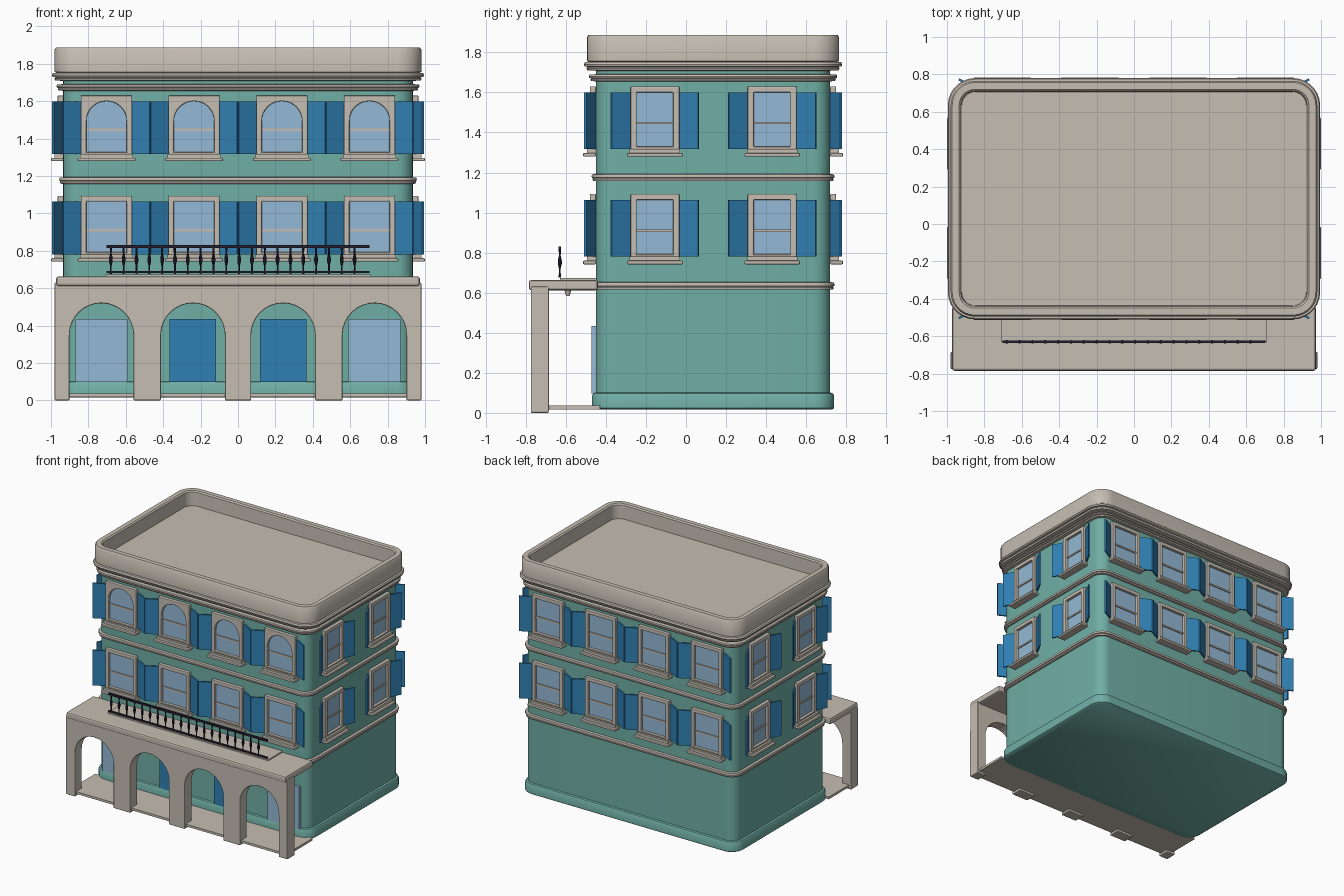
import bpy, bmesh, math
from mathutils import Matrix, Vector

if "Cube" in bpy.data.objects:
    bpy.data.objects.remove(bpy.data.objects["Cube"])

HX, HY, CY, R = 0.935, 0.585, 0.135, 0.085   # body half sizes, centre y, corner radius


def material(name, r, g, b):
    m = bpy.data.materials.new(name)
    lin = [((c / 255 + 0.055) / 1.055) ** 2.4 for c in (r, g, b)]
    m.diffuse_color = (*lin, 1)
    m.use_nodes = True
    m.node_tree.nodes["Principled BSDF"].inputs["Base Color"].default_value = m.diffuse_color
    return m


STONE = material("beige stone", 197, 189, 178)
TEAL = material("teal plaster", 112, 175, 165)
GLASS = material("pale blue glass", 148, 186, 214)
BLUE = material("blue paint", 48, 128, 180)
IRON = material("dark iron", 38, 32, 50)


def mesh_from(bm, name, mat):
    bmesh.ops.recalc_face_normals(bm, faces=bm.faces)
    me = bpy.data.meshes.new(name)
    bm.to_mesh(me)
    bm.free()
    me.materials.append(mat)
    return me


def place(name, me, matrix=Matrix(), bevel=0, smooth=False):
    ob = bpy.data.objects.new(name, me)
    bpy.context.collection.objects.link(ob)
    ob.matrix_world = matrix
    if bevel:
        mod = ob.modifiers.new("bevel", 'BEVEL')
        mod.width, mod.segments = bevel, 2
        mod.limit_method, mod.angle_limit = 'ANGLE', math.radians(50)
    if smooth:
        bpy.ops.object.select_all(action='DESELECT')
        ob.select_set(True)
        bpy.context.view_layer.objects.active = ob
        bpy.ops.object.shade_smooth_by_angle(angle=math.radians(35))
    return ob


def rounded_ring(grow, seg=7):
    r = R + grow
    pts = []
    for i, (sx, sy) in enumerate(((1, 1), (-1, 1), (-1, -1), (1, -1))):
        for k in range(seg + 1):
            a = math.pi / 2 * (i + k / seg)
            pts.append((sx * (HX - R) + r * math.cos(a),
                        CY + sy * (HY - R) + r * math.sin(a)))
    return pts


def storey(name, profile, mat):
    """Rounded-rectangle loft through (outward growth, z) pairs, capped."""
    bm = bmesh.new()
    rings = [[bm.verts.new((x, y, z)) for x, y in rounded_ring(g)] for g, z in profile]
    for a, b in zip(rings, rings[1:]):
        for i in range(len(a)):
            j = (i + 1) % len(a)
            bm.faces.new((a[i], a[j], b[j], b[i]))
    bm.faces.new(rings[0])
    bm.faces.new(rings[-1])
    return place(name, mesh_from(bm, name, mat), smooth=True)


def box_mesh(name, x0, x1, y0, y1, z0, z1, mat):
    bm = bmesh.new()
    bmesh.ops.create_cube(bm, size=1)
    for v in bm.verts:
        v.co = Vector(((x0 + x1) / 2 + v.co.x * (x1 - x0),
                       (y0 + y1) / 2 + v.co.y * (y1 - y0),
                       (z0 + z1) / 2 + v.co.z * (z1 - z0)))
    return mesh_from(bm, name, mat)


def plate_mesh(name, loops, y0, y1, mat):
    """Fill x-z loops (later ones are holes) and extrude from y0 to y1."""
    bm = bmesh.new()
    for pts in loops:
        vs = [bm.verts.new((x, y0, z)) for x, z in pts]
        for i in range(len(vs)):
            bm.edges.new((vs[i - 1], vs[i]))
    bmesh.ops.triangle_fill(bm, use_beauty=True, edges=bm.edges[:])
    ext = bmesh.ops.extrude_face_region(bm, geom=bm.faces[:])
    for v in ext["geom"]:
        if isinstance(v, bmesh.types.BMVert):
            v.co.y = y1
    return mesh_from(bm, name, mat)


def lathe_mesh(name, profile, mat, seg=8):
    bm = bmesh.new()
    rings = [[bm.verts.new((r * math.cos(2 * math.pi * k / seg),
                            r * math.sin(2 * math.pi * k / seg), z)) for k in range(seg)]
             for r, z in profile]
    for a, b in zip(rings, rings[1:]):
        for i in range(seg):
            bm.faces.new((a[i - 1], a[i], b[i], b[i - 1]))
    bm.faces.new(rings[0])
    bm.faces.new(rings[-1])
    return mesh_from(bm, name, mat)


def arch(cx, r, z0, spring, seg=16):
    """Opening outline from lower left over the arch to lower right."""
    top = [(cx - r * math.cos(math.pi * k / seg), spring + r * math.sin(math.pi * k / seg))
           for k in range(seg + 1)]
    return [(cx - r, z0)] + top + [(cx + r, z0)]


# Main block, plinth, string courses, cornices and parapet
storey("walls", [(0, 0.03), (0, 1.76)], TEAL)
storey("plinth", [(0.008, 0.016), (0.02, 0.024), (0.02, 0.084), (0.013, 0.097), (0, 0.102)], TEAL)


def moulding(name, z, h, g):
    storey(name, [(0, z), (g * 0.7, z + h * 0.05), (g * 0.8, z + h * 0.3), (g * 0.65, z + h * 0.42),
                  (g * 0.95, z + h * 0.48), (g, z + h * 0.7), (g * 0.9, z + h * 0.93), (0, z + h)], STONE)


moulding("lower_string_course", 0.615, 0.038, 0.021)
moulding("upper_string_course", 1.157, 0.036, 0.021)
moulding("small_cornice", 1.655, 0.036, 0.035)
moulding("main_cornice", 1.708, 0.046, 0.06)
storey("parapet", [(0.02, 1.745), (0.045, 1.757), (0.045, 1.875), (0.037, 1.887),
                   (0, 1.887), (-0.01, 1.878), (-0.014, 1.77)], STONE)

# Windows: local x along the wall, -y outward, z from the frame's bottom
H = 0.315


def window_kit(half, inner, arched):
    outer = [(-half, 0), (half, 0), (half, H), (-half, H)]
    if arched:
        hole = arch(0, inner, 0.014, H - 0.03 - inner)
    else:
        hole = [(-inner, 0.014), (-inner, H - 0.03), (inner, H - 0.03), (inner, 0.014)]
    s = half + 0.017
    return [
        ("window_frame", plate_mesh("window_frame", [outer, hole], 0, -0.03, STONE), 0.005),
        ("window_pane", box_mesh("window_pane", -half + .01, half - .01, 0, -0.008, 0.008, H - 0.01, GLASS), 0),
        ("window_bar", box_mesh("window_bar", -inner, inner, 0, -0.016, 0.126, 0.138, STONE), 0),
        ("window_sill", box_mesh("window_sill", -s, s, 0, -0.064, -0.036, -0.018, STONE), 0.005),
        ("sill_support", box_mesh("sill_support", -half - .004, half + .004, 0, -0.045, -0.02, 0.002, STONE), 0),
    ]


front_kit = window_kit(0.137, 0.108, False)
arched_kit = window_kit(0.137, 0.108, True)
side_kit = window_kit(0.122, 0.091, False)
shutter_me = box_mesh("shutter", 0, 0.108, -0.006, 0.006, 0.003, 0.284, BLUE)


def window(kit, half, matrix):
    for name, me, bevel in kit:
        place(name, me, matrix, bevel)
    # Half-open shutters hinged at the frame edges
    for s in (1, -1):
        turn = math.radians(-27) if s == 1 else math.radians(180 + 27)
        place("shutter", shutter_me,
              matrix @ Matrix.Translation((s * half, -0.004, 0)) @ Matrix.Rotation(turn, 4, 'Z'))


def on_wall(x, y, z, deg):
    return Matrix.Translation((x, y, z)) @ Matrix.Rotation(math.radians(deg), 4, 'Z')


for z, upper in ((0.778, False), (1.315, True)):
    for x in (-0.703, -0.235, 0.235, 0.703):
        window(arched_kit if upper else front_kit, 0.137, on_wall(x, CY - HY, z, 0))
        window(front_kit, 0.137, on_wall(x, CY + HY, z, 180))
    for y in (-0.155, 0.43):
        window(side_kit, 0.122, on_wall(HX, y, z, 90))
        window(side_kit, 0.122, on_wall(-HX, y, z, -90))

# Arcade wall with four arches open to the ground
ARCHES = (-0.73, -0.241, 0.241, 0.73)
outline = [(0.98, 0), (0.98, 0.63), (-0.98, 0.63), (-0.98, 0)]
for cx in ARCHES:
    outline += arch(cx, 0.171, 0, 0.348)
place("arcade", plate_mesh("arcade", [outline], -0.775, -0.685, STONE), bevel=0.006)
place("arcade_roof", box_mesh("arcade_roof", -0.972, 0.972, -0.785, -0.44, 0.612, 0.663, STONE), bevel=0.012)
place("arcade_floor", box_mesh("arcade_floor", -0.962, 0.962, -0.76, -0.43, 0.018, 0.036, STONE))
place("balcony_floor", box_mesh("balcony_floor", -0.71, 0.71, -0.63, -0.44, 0.655, 0.673, STONE))

# Shop windows, doors and ceiling lamps behind the arches
for cx in ARCHES:
    outer_bay = abs(cx) > 0.5
    w, name, mat = (0.14, "shop_window", GLASS) if outer_bay else (0.124, "door", BLUE)
    place(name, box_mesh(name, cx - w, cx + w, -0.472, -0.44, 0.098, 0.435, mat))
lamp_me = lathe_mesh("ceiling_lamp", [(0.009, 0.584), (0.018, 0.614)], STONE, 12)
for cx in ARCHES:
    place("ceiling_lamp", lamp_me, Matrix.Translation((cx, -0.59, 0)))

# Balcony railing
for name, z0, z1 in (("top_rail", 0.815, 0.83), ("bottom_rail", 0.68, 0.691)):
    place(name, box_mesh(name, -0.703, 0.703, -0.636, -0.624, z0, z1, IRON))
baluster_me = lathe_mesh("baluster", [(0.006, 0.675), (0.0045, 0.70), (0.0045, 0.72), (0.010, 0.745),
                                      (0.010, 0.76), (0.0045, 0.785), (0.006, 0.82)], IRON)
for i in range(20):
    place("baluster", baluster_me, Matrix.Translation((-0.68 + 0.0686 * i, -0.63, 0)))
